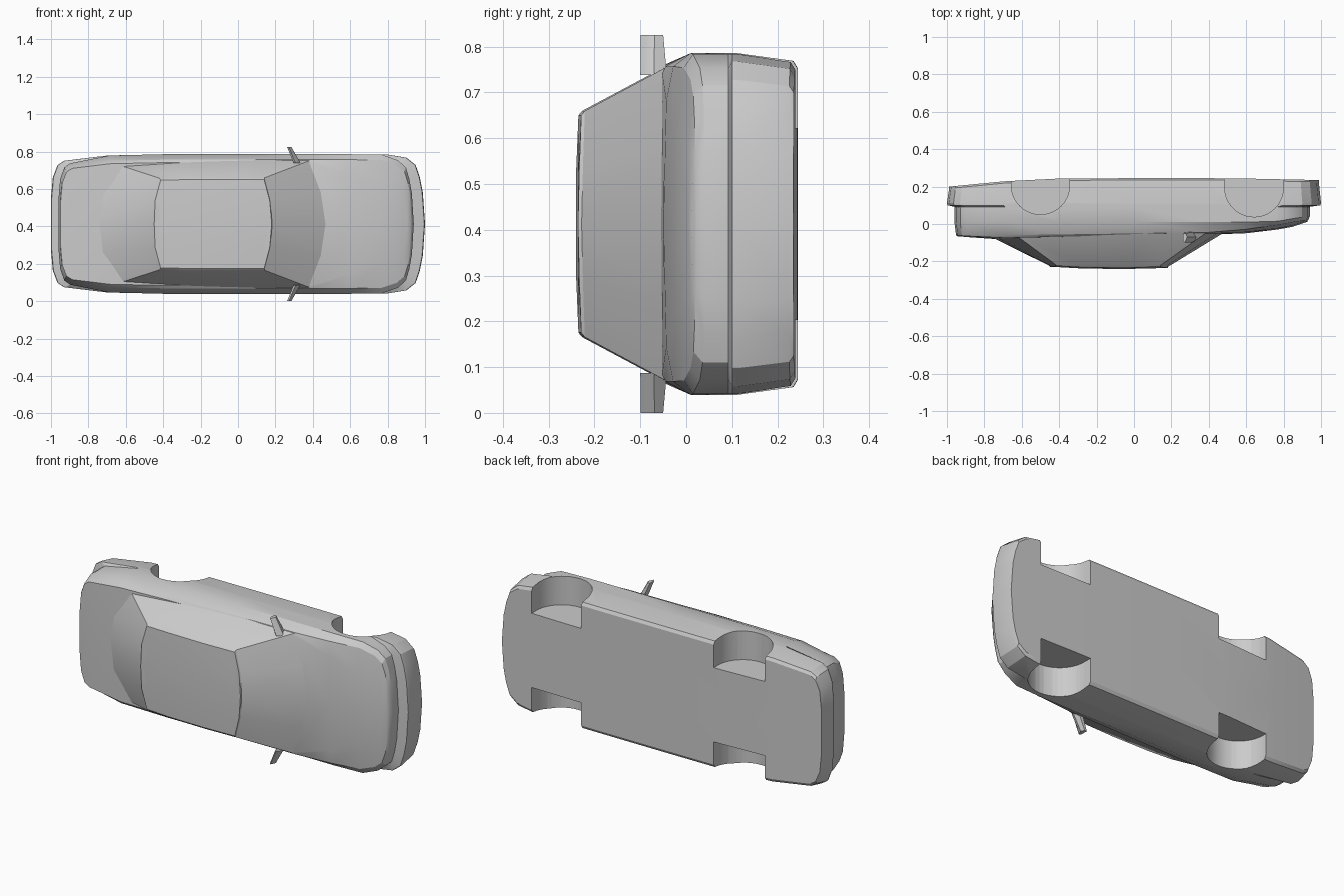
import bpy, bmesh, math
from mathutils import Vector

if "Cube" in bpy.data.objects:
    bpy.data.objects.remove(bpy.data.objects["Cube"])

ZC = 0.4125  # centre line of the car, which lies on its side (roof faces -y)


def lerp(x, pts):
    if x <= pts[0][0]:
        return pts[0][1]
    for (a, p), (b, q) in zip(pts, pts[1:]):
        if x <= b:
            return p + (q - p) * (x - a) / (b - a)
    return pts[-1][1]


def finish(bm, name, angle=25):
    bmesh.ops.remove_doubles(bm, verts=bm.verts, dist=1e-4)
    bmesh.ops.dissolve_degenerate(bm, edges=bm.edges, dist=1e-4)
    bmesh.ops.recalc_face_normals(bm, faces=bm.faces)
    me = bpy.data.meshes.new(name)
    bm.to_mesh(me)
    bm.free()
    ob = bpy.data.objects.new(name, me)
    bpy.context.collection.objects.link(ob)
    bpy.ops.object.select_all(action='DESELECT')
    ob.select_set(True)
    bpy.context.view_layer.objects.active = ob
    if angle:
        bpy.ops.object.shade_smooth_by_angle(angle=math.radians(angle))
    return ob


def mirrored_grid(cols, name):
    """Skin columns of (x, y, half width) points on both sides of the centre line."""
    bm = bmesh.new()
    for s in (1, -1):
        g = [[bm.verts.new((x, y, ZC + s * w)) for x, y, w in c] for c in cols]
        for a, b in zip(g, g[1:]):
            for i in range(len(a) - 1):
                bm.faces.new((a[i], a[i + 1], b[i + 1], b[i]))
    return finish(bm, name)


# body: half plan outline and height curves along the length
PLAN = [(-1, 0), (-1, .14), (-.99, .25), (-.965, .315), (-.93, .338), (-.7, .366),
        (-.4, .373), (0, .373), (.39, .373), (.6, .373), (.8, .371), (.9, .355),
        (.95, .315), (.972, .25), (.988, .17), (1, 0)]
BOTTOM = [(-1, .2), (-.68, .23), (-.36, .245), (.5, .245), (1, .235)]
SHOULDER = [(-1, -.055), (-.7, -.06), (.4, -.045), (.7, -.02), (.9, .01), (1, .022)]
CROWN = [(-1, -.065), (-.74, -.085), (.3, -.06), (.47, -.055), (.7, -.045), (.9, -.015), (1, .012)]
CREASE = [(.39, .335), (.93, .165)]


def pull(x, f):
    return x if abs(x) < .6 else math.copysign(.6 + (abs(x) - .6) * f, x)


body_cols = []
for x, w in PLAN:
    f = .85 if x > 0 else .9
    b, sh, cr = lerp(x, BOTTOM), lerp(x, SHOULDER), lerp(x, CROWN)
    xt, xb = pull(x, f), pull(x, .97)
    end = .96 if abs(x) > .85 else 1
    cw = min(w * .88, lerp(x, CREASE))
    cy = cr + .006 if x > .4 else .6 * cr + .4 * sh
    body_cols.append([(xb, b, 0), (xb, b, w * .91), (xb, b - .01, w * .955),
                      (x, .112, w), (pull(x, .99), .1, w), (xt, .092, w * end),
                      (xt, max(.01, sh + .02), w * end), (pull(x, f - .02), sh, w * .922 * end),
                      (pull(x, f - .03), cy, cw), (pull(x, f - .03), cr, 0)])
body = mirrored_grid(body_cols, "car_body")


# wheel wells cut from both sides
def arch_cutter(cx, cy, r, side):
    bm = bmesh.new()
    pts = [(cx + r, .4)] + [(cx + r * math.cos(t), cy - r * math.sin(t))
                            for t in [math.pi * i / 20 for i in range(21)]] + [(cx - r, .4)]
    face = bm.faces.new([bm.verts.new((x, y, ZC + side * .21)) for x, y in pts])
    ext = bmesh.ops.extrude_face_region(bm, geom=[face])
    bmesh.ops.translate(bm, vec=(0, 0, side * .3),
                        verts=[v for v in ext['geom'] if isinstance(v, bmesh.types.BMVert)])
    return finish(bm, "wheel_well_cutter", 0)


for cx, cy, r in ((.642, .195, .157), (-.5, .207, .156)):
    for side in (1, -1):
        cutter = arch_cutter(cx, cy, r, side)
        cutter.hide_render = True
        bpy.ops.object.select_all(action='DESELECT')
        body.select_set(True)
        bpy.context.view_layer.objects.active = body
        m = body.modifiers.new("well", 'BOOLEAN')
        m.operation, m.solver, m.object = 'DIFFERENCE', 'EXACT', cutter
        bpy.ops.object.modifier_apply(modifier=m.name)
        bpy.data.objects.remove(cutter)
bpy.ops.object.shade_smooth_by_angle(angle=math.radians(25))

# cabin: sloped glass ring below a slightly crowned roof
BASE = [(-.745, -.078, 0), (-.73, -.074, .15), (-.645, -.05, .318), (-.3, -.048, .338),
        (.1, -.047, .343), (.39, -.044, .342), (.45, -.048, .17), (.475, -.05, 0)]
ROOF = [(-.455, -.222, 0), (-.45, -.221, .13), (-.42, -.216, .245), (-.28, -.224, .247),
        (-.05, -.227, .247), (.142, -.221, .247), (.172, -.225, .13), (.183, -.228, 0)]
cabin_cols = []
for (x0, y0, w0), (x1, y1, w1) in zip(BASE, ROOF):
    rim_y = y1 - .008
    mid_y = lerp(x1, [(-.46, -.228), (-.28, -.238), (-.1, -.241), (.05, -.24), (.19, -.234)])
    cabin_cols.append([(x0, y0 + .03, 0), (x0, y0 + .03, w0), (x0, y0, w0), (x1, y1, w1),
                       (x1 * .985, rim_y, w1 * .96), (x1 * .98, mid_y, w1 * .4), (x1 * .98, mid_y, 0)])
mirrored_grid(cabin_cols, "cabin")

# door mirrors: tapered, swept-back blades
for side, label in ((1, "left"), (-1, "right")):
    bm = bmesh.new()
    rings = []
    for w, xa, xb, ya, yb in ((.325, .298, .334, -.1, -.042), (.4125, .262, .285, -.099, -.05)):
        outline = [(xa, ya + .01), (xa + .01, ya), (xb - .008, ya + .012), (xb, ya + .03),
                   (xb - .01, yb), (xa, yb)]
        rings.append([bm.verts.new((x, y, ZC + side * w)) for x, y in outline])
    for r in rings:
        bm.faces.new(r)
    for i in range(6):
        j = (i + 1) % 6
        bm.faces.new((rings[0][i], rings[0][j], rings[1][j], rings[1][i]))
    finish(bm, label + "_mirror")
